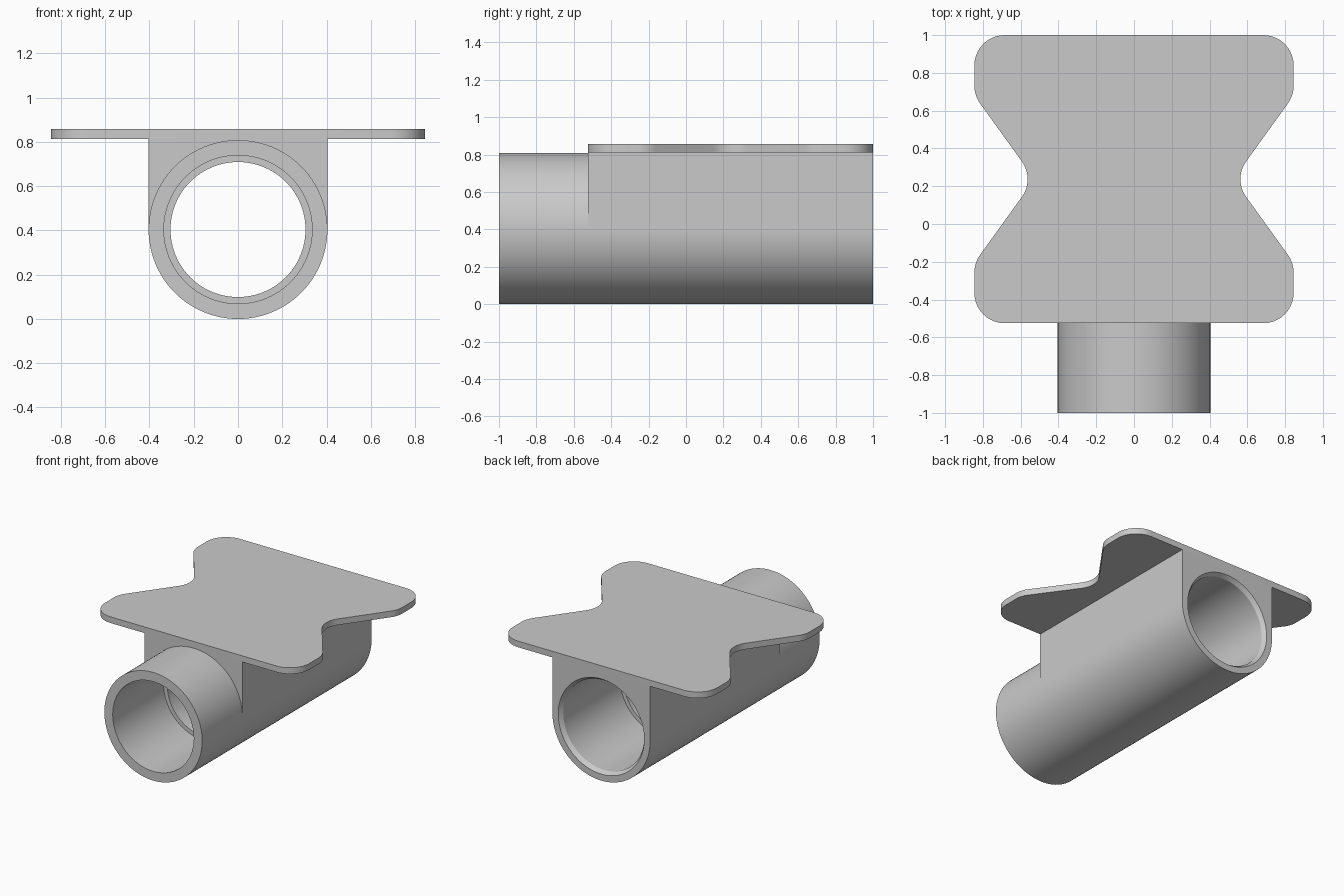
import bpy, bmesh, math
from mathutils import Vector

cube = bpy.data.objects.get("Cube")
if cube:
    bpy.data.objects.remove(cube, do_unlink=True)

SEGMENTS = 96
RADIUS = 0.404          # tube outer radius and height of its axis
PLATE_BOTTOM, PLATE_TOP = 0.812, 0.858
PLATE_FRONT, PLATE_BACK = -0.525, 1.0

grey = bpy.data.materials.new("plain_grey")
grey.use_nodes = True
grey.diffuse_color = (0.59, 0.59, 0.59, 1)
grey.node_tree.nodes["Principled BSDF"].inputs["Base Color"].default_value = (0.59, 0.59, 0.59, 1)


def finish(name, bm):
    """Turn a bmesh into a shaded object with the grey material."""
    bmesh.ops.recalc_face_normals(bm, faces=bm.faces)
    mesh = bpy.data.meshes.new(name)
    bm.to_mesh(mesh)
    bm.free()
    mesh.materials.append(grey)
    obj = bpy.data.objects.new(name, mesh)
    bpy.context.collection.objects.link(obj)
    bpy.ops.object.select_all(action='DESELECT')
    obj.select_set(True)
    bpy.context.view_layer.objects.active = obj
    bpy.ops.object.shade_smooth_by_angle(angle=math.radians(25))


def prism(name, outline, direction):
    """Extrude a closed outline along a direction."""
    bm = bmesh.new()
    face = bm.faces.new([bm.verts.new(p) for p in outline])
    new = bmesh.ops.extrude_face_region(bm, geom=[face], use_keep_orig=True)
    moved = [g for g in new["geom"] if isinstance(g, bmesh.types.BMVert)]
    bmesh.ops.translate(bm, verts=moved, vec=direction)
    finish(name, bm)


def around(radius, i):
    """Point i of a circle about the tube axis, as x and z."""
    a = 2 * math.pi * i / SEGMENTS
    return radius * math.cos(a), RADIUS + radius * math.sin(a)


def rounded(corners, radius, steps=10):
    """Round every corner of a polygon with one radius."""
    points = []
    for i, c in enumerate(corners):
        c = Vector(c)
        u = (Vector(corners[i - 1]) - c).normalized()
        v = (Vector(corners[(i + 1) % len(corners)]) - c).normalized()
        half = u.angle(v) / 2
        centre = c + (u + v).normalized() * radius / math.sin(half)
        start = (c + u * radius / math.tan(half) - centre).normalized()
        end = (c + v * radius / math.tan(half) - centre).normalized()
        for k in range(steps + 1):
            # Weighted by sines so the points lie evenly on the arc
            turn, t = math.pi - 2 * half, k / steps
            ray = start * math.sin((1 - t) * turn) + end * math.sin(t * turn)
            points.append(centre + ray.normalized() * radius)
    return points


# Tube: a turned wall with an inner shoulder and a chamfered back mouth
wall = [(RADIUS, -1), (0.335, -1), (0.335, -0.40), (0.305, -0.40),
        (0.305, 0.30), (0.335, 0.30), (0.335, 0.97), (0.355, 1), (RADIUS, 1)]
bm = bmesh.new()
rings = []
for r, y in wall:
    ring = []
    for i in range(SEGMENTS):
        x, z = around(r, i)
        ring.append(bm.verts.new((x, y, z)))
    rings.append(ring)
for j, a in enumerate(rings):
    b = rings[(j + 1) % len(rings)]
    for i in range(SEGMENTS):
        n = (i + 1) % SEGMENTS
        bm.faces.new((a[i], a[n], b[n], b[i]))
finish("tube", bm)

# Saddle block: fills the space between the tube and the plate
saddle = [(-RADIUS, PLATE_FRONT, PLATE_BOTTOM), (RADIUS, PLATE_FRONT, PLATE_BOTTOM)]
for i in range(SEGMENTS // 2 + 1):
    x, z = around(RADIUS, i)
    saddle.append((x, PLATE_FRONT, z))
prism("saddle_block", saddle, (0, PLATE_BACK - PLATE_FRONT, 0))

# Mounting plate: waisted outline, mirrored from its right half
middle = (PLATE_FRONT + PLATE_BACK) / 2
half_outline = [(0.845, PLATE_FRONT), (0.845, 2 * middle - 0.68), (0.526, middle),
                (0.845, 0.68), (0.845, PLATE_BACK)]
corners = half_outline + [(-x, y) for x, y in reversed(half_outline)]
outline = [(p.x, p.y, PLATE_BOTTOM) for p in rounded(corners, 0.16)]
prism("mounting_plate", outline, (0, 0, PLATE_TOP - PLATE_BOTTOM))
